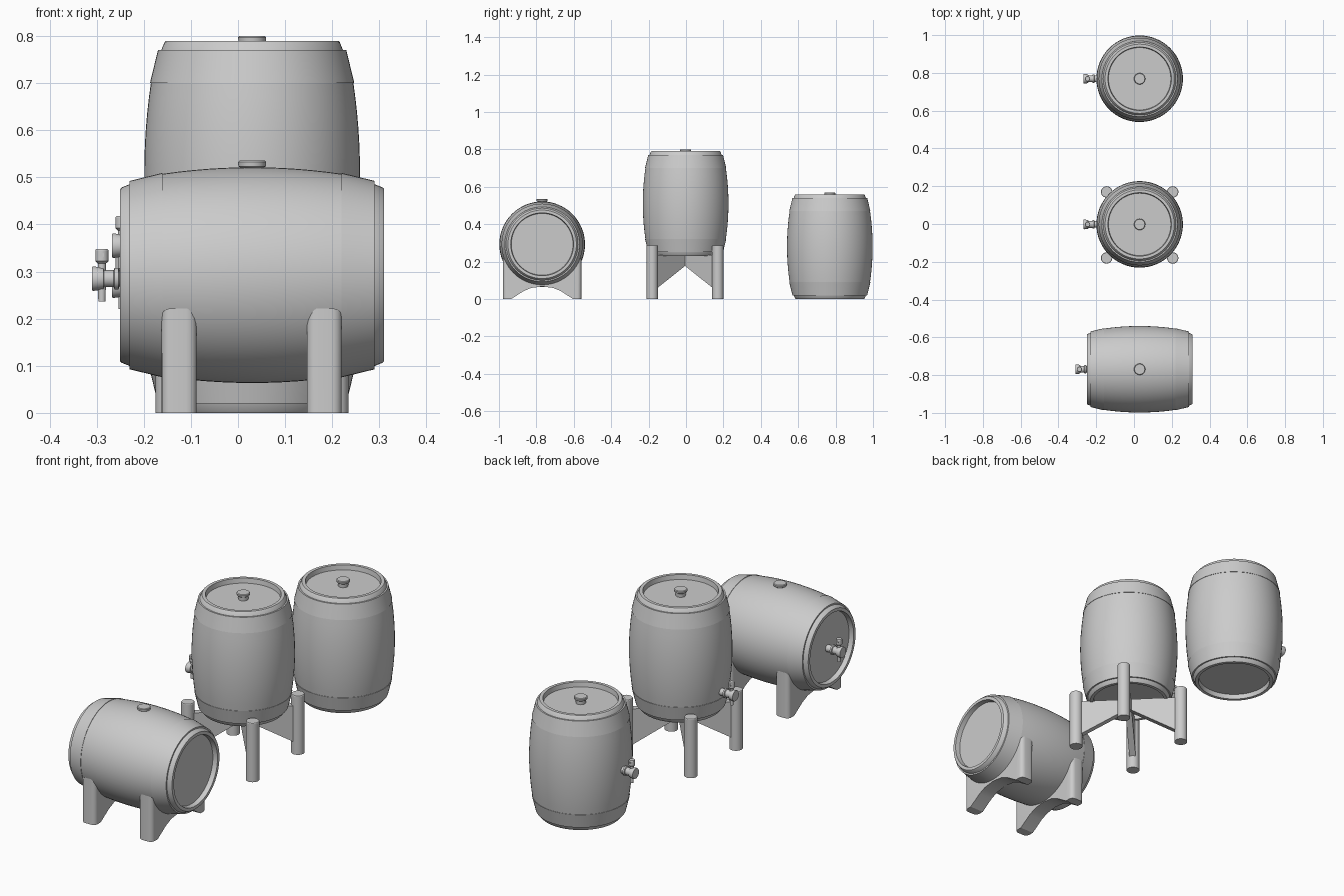
import bpy, bmesh, math
from mathutils import Matrix, Vector

if "Cube" in bpy.data.objects:
    bpy.data.objects.remove(bpy.data.objects["Cube"])

CX = 0.03


def finish(name, bm, mat=Matrix(), smooth=True):
    bmesh.ops.remove_doubles(bm, verts=bm.verts, dist=1e-5)
    bmesh.ops.recalc_face_normals(bm, faces=bm.faces)
    me = bpy.data.meshes.new(name)
    bm.to_mesh(me)
    bm.free()
    ob = bpy.data.objects.new(name, me)
    bpy.context.collection.objects.link(ob)
    ob.matrix_world = mat
    if smooth:
        bpy.ops.object.select_all(action='DESELECT')
        ob.select_set(True)
        bpy.context.view_layer.objects.active = ob
        bpy.ops.object.shade_smooth_by_angle(angle=math.radians(30))
    return ob


def lathe(name, prof, mat, n=64):
    """Revolve (radius, height) points about z; ends with radius 0 are closed."""
    bm = bmesh.new()
    rings = [[bm.verts.new((r * math.cos(2 * math.pi * i / n), r * math.sin(2 * math.pi * i / n), h))
              for i in range(n)] if r > 0 else [bm.verts.new((0, 0, h))] * n for r, h in prof]
    for a, b in zip(rings, rings[1:]):
        for i in range(n):
            j = (i + 1) % n
            bm.faces.new(list(dict.fromkeys((a[i], a[j], b[j], b[i]))))
    return finish(name, bm, mat)


def prism(name, pts, thick, mat, round_edges=None):
    """Extrude a (y, z) outline along x, centred."""
    bm = bmesh.new()
    f = bm.faces.new([bm.verts.new((-thick / 2, y, z)) for y, z in pts])
    ext = bmesh.ops.extrude_face_region(bm, geom=[f])
    bmesh.ops.translate(bm, vec=(thick, 0, 0), verts=[v for v in ext['geom'] if isinstance(v, bmesh.types.BMVert)])
    if round_edges:
        bmesh.ops.bevel(bm, geom=[e for e in bm.edges if round_edges(e)], offset=0.022,
                        segments=5, profile=0.5, affect='EDGES')
    return finish(name, bm, mat)


T = Matrix.Translation
RY = lambda d: Matrix.Rotation(math.radians(d), 4, 'Y')

# Half barrel profile: lid centre, recess wall, rim, end hoop, bulging staves
half = [(0, 0.257), (0.165, 0.257), (0.168, 0.28), (0.183, 0.28), (0.186, 0.277), (0.193, 0.26),
        (0.200, 0.26), (0.217, 0.19), (0.215, 0.19)]
stave = [(0.229 - 0.014 * (h / 0.19) ** 2, h) for h in [0.19 * k / 6 for k in range(5, -6, -1)]]
barrel_prof = half + stave + [(r, -h) for r, h in reversed(half)]

bung_prof = [(0, 0.036), (0.027, 0.036), (0.030, 0.033), (0.029, 0.024), (0.023, 0.02), (0.022, 0), (0, 0)]


def tap(prefix, tip, length):
    """Tap pointing along -x with its outer end at tip."""
    m = T(tip)
    lathe(prefix + "_tap_body", [(0, 0), (0.025, 0), (0.026, 0.003), (0.023, 0.024), (0.018, 0.026),
                                 (0.018, 0.046), (0.023, 0.048), (0.023, 0.056), (0.017, 0.058),
                                 (0.017, length), (0, length)], m @ RY(90), 32)
    lathe(prefix + "_tap_valve", [(0, -0.049), (0.0075, -0.049), (0.0085, -0.015), (0.0085, 0.032),
                                  (0.014, 0.037), (0.014, 0.060), (0.012, 0.063), (0, 0.063)],
          m @ T((0.021, 0, 0)), 24)
    lathe(prefix + "_tap_pin", [(0, -0.0155), (0.005, -0.0155), (0.005, 0.0155), (0, 0.0155)],
          m @ T((0.021, 0, 0.05)) @ Matrix.Rotation(math.pi / 2, 4, 'X'), 16)


# Barrels: lying, raised on a stand, standing on the floor
lying = Vector((CX, -0.769, 0.2925))
raised = Vector((CX, -0.002, 0.51))
floor = Vector((CX, 0.769, 0.28))
lathe("lying_barrel", barrel_prof, T(lying) @ RY(90))
lathe("raised_barrel", barrel_prof, T(raised))
lathe("floor_barrel", barrel_prof, T(floor))

# Bungs
lathe("lying_bung", bung_prof, T(lying + Vector((0, 0, 0.207))), 32)
lathe("raised_bung", bung_prof, T(raised + Vector((0, 0, 0.254))), 32)
lathe("floor_bung", bung_prof, T(floor + Vector((0, 0, 0.254))), 32)

# Taps
tap("lying", (-0.31, lying.y, 0.285), 0.09)
tap("raised", (-0.267, raised.y, 0.355), 0.085)
tap("floor", (-0.267, floor.y, 0.27), 0.085)

# Cradles under the lying barrel: top follows the barrel, bottom is arched
saddle = [(0.211 * math.sin(a), lying.z - 0.211 * math.cos(a))
          for a in [math.radians(66 - 132 * k / 20) for k in range(21)]]
arch = [(-0.165, 0), (-0.10, 0.042), (-0.06, 0.059), (0, 0.067), (0.06, 0.059), (0.10, 0.042), (0.165, 0)]
outline = [(0.21, 0), (0.21, 0.222)] + saddle + [(-0.21, 0.222), (-0.21, 0)] + arch
outer = lambda e: all(abs(v.co.y) > 0.205 for v in e.verts) and \
    abs(e.verts[0].co.x - e.verts[1].co.x) < 1e-4 and e.calc_length() > 0.1
for side, x in (("left", -0.125), ("right", 0.183)):
    prism(side + "_cradle", outline, 0.074, T((x, lying.y, 0)), outer)

# Stand: four round posts and two crossed boards
for i, (sx, sy) in enumerate([(-1, -1), (1, -1), (1, 1), (-1, 1)]):
    lathe("stand_post_%d" % (i + 1), [(0, 0), (0.03, 0), (0.03, 0.284), (0.028, 0.287), (0, 0.287)],
          T((CX + 0.175 * sx, -0.005 + 0.175 * sy, 0)), 32)
D = 0.24
board = [(-D, 0.05), (0, 0.185), (D, 0.05), (D, 0.235), (-D, 0.235)]
for i, a in enumerate((45, -45)):
    prism("stand_brace_%d" % (i + 1), board, 0.03,
          T((CX, -0.005, 0)) @ Matrix.Rotation(math.radians(a), 4, 'Z'))
